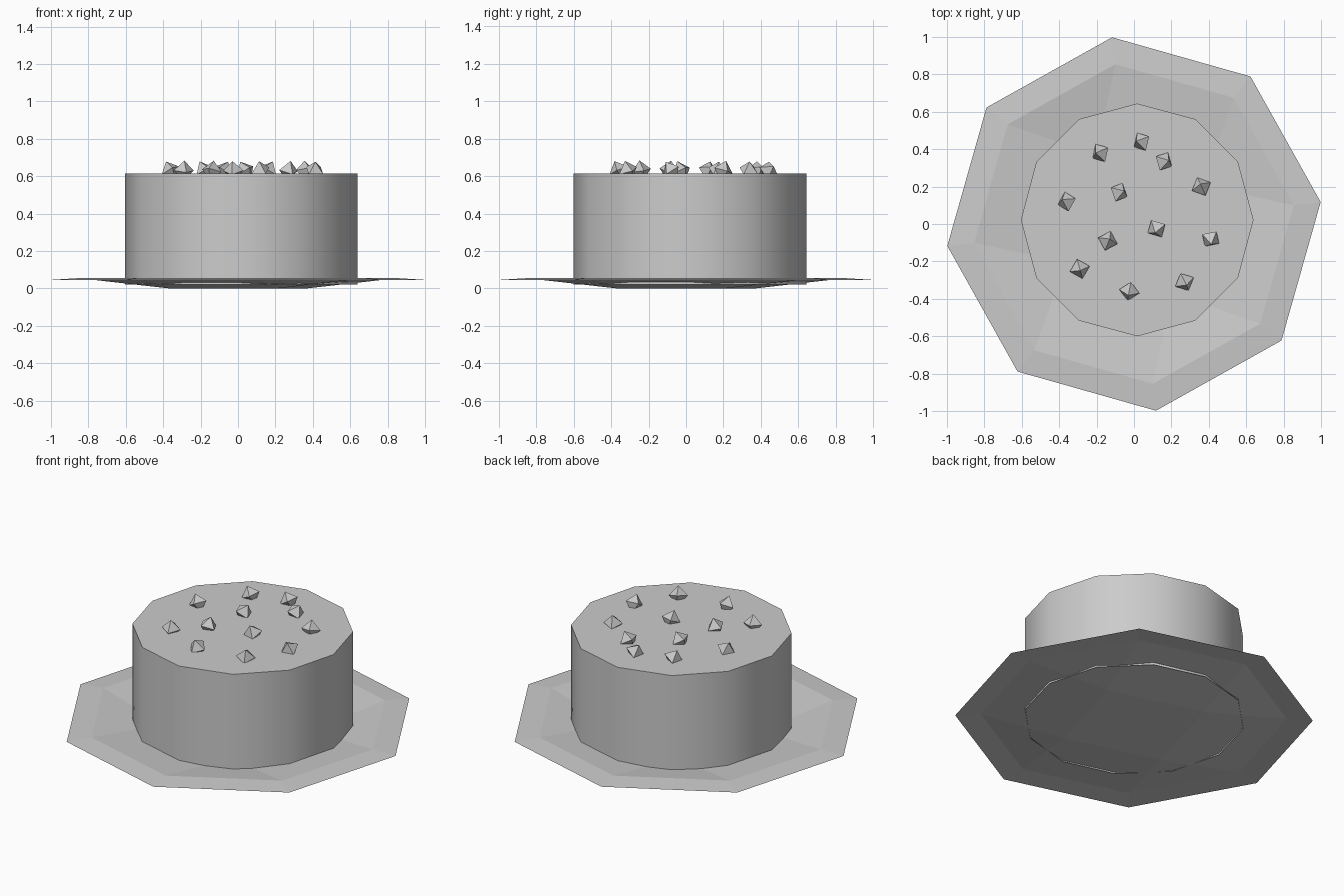
import bpy, bmesh, math, random
from mathutils import Euler

cube = bpy.data.objects.get("Cube")
if cube:
    bpy.data.objects.remove(cube, do_unlink=True)
random.seed(4)

grey = bpy.data.materials.new("light_grey")
grey.use_nodes = True
colour = (0.6, 0.6, 0.6, 1)
grey.diffuse_color = colour
grey.node_tree.nodes["Principled BSDF"].inputs["Base Color"].default_value = colour


def finish(bm, name):
    mesh = bpy.data.meshes.new(name)
    bm.to_mesh(mesh)
    bm.free()
    mesh.materials.append(grey)
    obj = bpy.data.objects.new(name, mesh)
    bpy.context.collection.objects.link(obj)
    return obj


def ring(bm, count, radius, z, start, cx=0, cy=0):
    angles = [math.radians(start + 360 * i / count) for i in range(count)]
    return [bm.verts.new((cx + radius * math.cos(a), cy + radius * math.sin(a), z))
            for a in angles]


# Plate: thin octagonal dish that narrows to a square foot
bm = bmesh.new()
rim = ring(bm, 8, 1.005, 0.046, 6.7)
lip = ring(bm, 8, 0.86, 0.055, 6.7)
foot = ring(bm, 4, 0.42, 0, 29.2)
bm.faces.new(foot)
for i in range(8):
    j = (i + 1) % 8
    bm.faces.new((rim[i], rim[j], lip[j], lip[i]))
    corner = foot[i // 2]
    if i % 2:
        bm.faces.new((lip[i], lip[j], foot[(i // 2 + 1) % 4], corner))
    else:
        bm.faces.new((lip[i], lip[j], corner))
finish(bm, "plate")

# Cake: twelve-sided drum, smooth round the side, flat on top, open below
bm = bmesh.new()
low = ring(bm, 12, 0.622, 0.022, 0, 0.017, 0.022)
high = ring(bm, 12, 0.622, 0.615, 0, 0.017, 0.022)
bm.faces.new(high)
for i in range(12):
    j = (i + 1) % 12
    side = bm.faces.new((low[i], low[j], high[j], high[i]))
    side.smooth = True
for v in high:
    for e in v.link_edges:
        if e.other_vert(v) in high:
            e.smooth = False
finish(bm, "cake")

# Sugar crystals: tilted octahedra half sunk in the top
spots = [(-.18, .38), (.04, .44), (.16, .335), (.36, .2), (-.36, .12), (-.08, .17),
         (.12, -.025), (-.14, -.09), (.41, -.08), (-.29, -.24), (-.025, -.36), (.27, -.31)]
for x, y in spots:
    bm = bmesh.new()
    bmesh.ops.create_uvsphere(bm, u_segments=4, v_segments=2, radius=0.055)
    tilt = Euler([random.uniform(-.5, .5), random.uniform(-.5, .5), random.uniform(0, 1.5)])
    bmesh.ops.rotate(bm, verts=bm.verts, matrix=tilt.to_matrix())
    bmesh.ops.translate(bm, verts=bm.verts, vec=(x, y, 0.63))
    finish(bm, "sugar_crystal")
